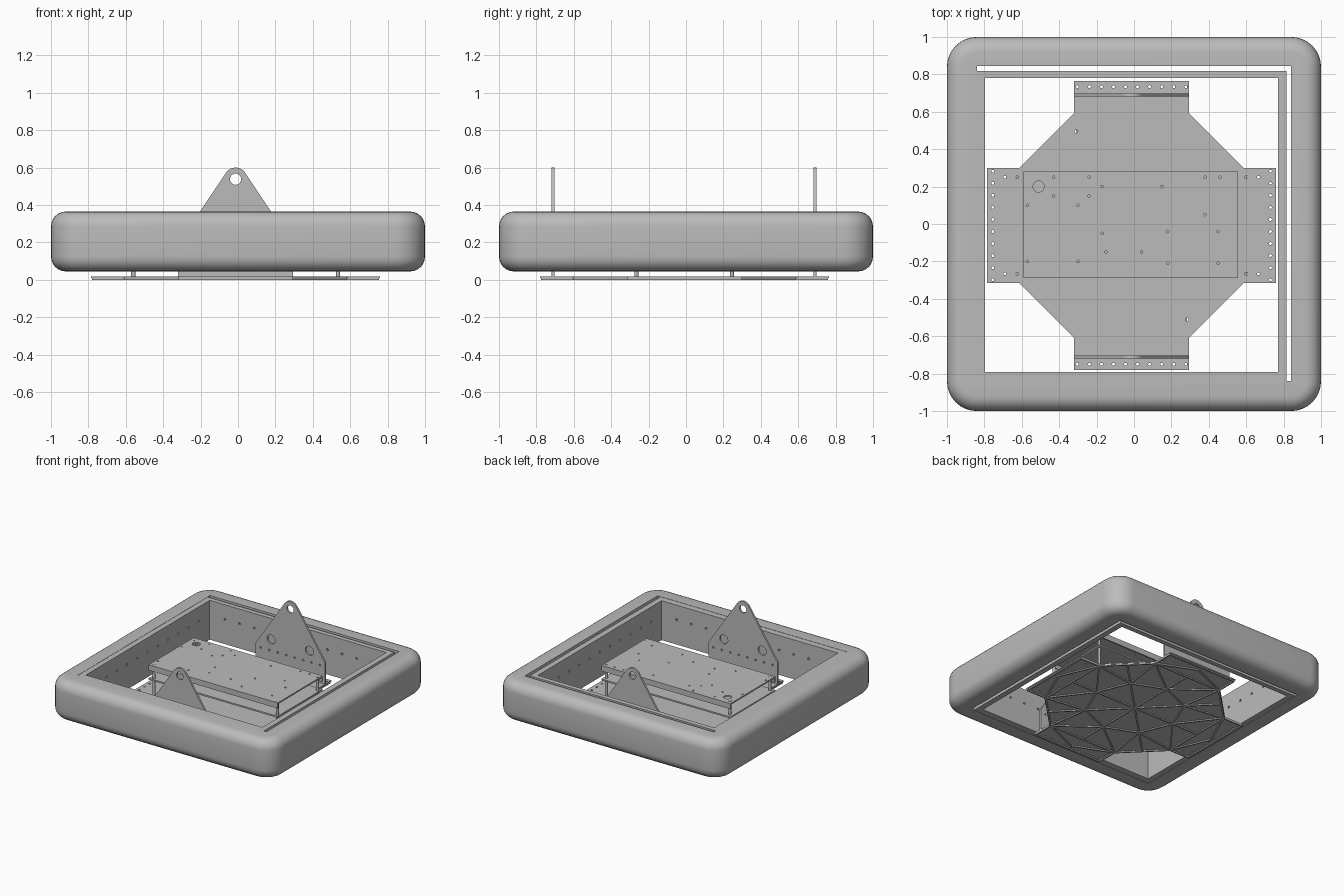
import bpy, bmesh, math
from mathutils import Vector, Matrix

if "Cube" in bpy.data.objects:
    bpy.data.objects.remove(bpy.data.objects["Cube"])

grey = bpy.data.materials.new("plain grey")
grey.use_nodes = True
COL = (0.5, 0.5, 0.5, 1)
grey.diffuse_color = COL
grey.node_tree.nodes["Principled BSDF"].inputs["Base Color"].default_value = COL

CX, CY = -0.013, -0.008   # centre of the inner assembly


def finish(name, bm):
    bmesh.ops.recalc_face_normals(bm, faces=bm.faces)
    me = bpy.data.meshes.new(name)
    bm.to_mesh(me)
    bm.free()
    me.materials.append(grey)
    ob = bpy.data.objects.new(name, me)
    bpy.context.scene.collection.objects.link(ob)
    return ob


def add_box(bm, x0, x1, y0, y1, z0, z1):
    m = Matrix.Translation(((x0 + x1) / 2, (y0 + y1) / 2, (z0 + z1) / 2))
    bmesh.ops.create_cube(bm, size=1, matrix=m @ Matrix.Diagonal((x1 - x0, y1 - y0, z1 - z0, 1)))


def add_cyl(bm, p, r, depth, axis="Z", seg=10):
    rot = {"X": Matrix.Rotation(math.pi / 2, 4, "Y"),
           "Y": Matrix.Rotation(math.pi / 2, 4, "X"), "Z": Matrix()}[axis]
    bmesh.ops.create_cone(bm, cap_ends=True, segments=seg, radius1=r, radius2=r,
                          depth=depth, matrix=Matrix.Translation(p) @ rot)


def add_prism(bm, pts, shift):
    face = bm.faces.new([bm.verts.new(p) for p in pts])
    ext = bmesh.ops.extrude_face_region(bm, geom=[face])["geom"]
    verts = [v for v in ext if isinstance(v, bmesh.types.BMVert)]
    bmesh.ops.translate(bm, verts=verts, vec=shift)


def cut(ob, bm_cutter):
    # Subtract the cutter and keep the plain resulting mesh
    cutter = finish("cutter", bm_cutter)
    cutter.hide_render = True
    mod = ob.modifiers.new("cut", "BOOLEAN")
    mod.operation, mod.solver, mod.object = "DIFFERENCE", "EXACT", cutter
    deps = bpy.context.evaluated_depsgraph_get()
    me = bpy.data.meshes.new_from_object(ob.evaluated_get(deps))
    ob.modifiers.clear()
    ob.data = me
    bpy.data.objects.remove(cutter)


# Rounded float ring with a square opening
bm = bmesh.new()
R, EDGE, Z0, Z1 = 0.16, 0.08, 0.045, 0.365
loops = []
steps = [(i * math.pi / 12) for i in range(7)]
profile = [(EDGE * (1 - math.sin(a)), Z0 + EDGE * (1 - math.cos(a))) for a in steps]
profile += [(d, Z0 + Z1 - z) for d, z in reversed(profile)]
for d, z in profile:
    loop = []
    for q in range(4):
        for k in range(9):
            a = (q + k / 8) * math.pi / 2
            sx, sy = (1, -1, -1, 1)[q], (1, 1, -1, -1)[q]
            loop.append(bm.verts.new((sx * (1 - R) + (R - d) * math.cos(a),
                                      sy * (1 - R) + (R - d) * math.sin(a), z)))
    loops.append(loop)
for lo, hi in zip(loops, loops[1:]):
    for i in range(len(lo)):
        j = (i + 1) % len(lo)
        bm.faces.new((lo[i], lo[j], hi[j], hi[i]))
bm.faces.new(loops[0][::-1])
bm.faces.new(loops[-1])
ring = finish("float_ring", bm)
c = bmesh.new()
add_box(c, -0.84, 0.84, -0.84, 0.845, -1, 1)
cut(ring, c)

# Inner liner, set off-centre so a thin slot stays on two sides
bm = bmesh.new()
add_box(bm, -0.84, 0.815, -0.84, 0.818, Z0 + 0.002, Z1 - 0.002)
liner = finish("inner_liner", bm)
c = bmesh.new()
add_box(c, -0.797, 0.77, -0.79, 0.78, -1, 1)
cut(liner, c)
c = bmesh.new()
for i in range(-5, 6):
    for side in (-0.797, 0.77):
        add_cyl(c, (side, CY + i * 0.13, 0.245), 0.009, 0.03, "X", 8)
    for side in (-0.79, 0.78):
        add_cyl(c, (CX + i * 0.13, side, 0.245), 0.009, 0.03, "Y", 8)
cut(liner, c)

# Cross-shaped base plate with bolt holes
ARM, HALF, NECK = 0.773, 0.307, 0.6
outline = []
for q in range(4):
    rot = Matrix.Rotation(q * math.pi / 2, 3, "Z")
    for x, y in ((NECK, -HALF), (ARM, -HALF), (ARM, HALF), (NECK, HALF)):
        outline.append(rot @ Vector((x, y, 0)) + Vector((CX, CY, 0)))
bm = bmesh.new()
add_prism(bm, [p + Vector((0, 0, 0.009)) for p in outline], (0, 0, 0.009))
base = finish("base_plate", bm)
c = bmesh.new()
for i in range(10):
    t = (i - 4.5) * 0.0645
    for s in (-1, 1):
        add_cyl(c, (CX + s * 0.742, CY + t, 0), 0.008, 0.2)
        add_cyl(c, (CX + t, CY + s * 0.742, 0), 0.008, 0.2)
for sx in (-1, 1):
    for sy in (-1, 1):
        for x in (0.613, 0.678):
            add_cyl(c, (CX + sx * x, CY + sy * 0.258, 0), 0.008, 0.2)
for s in (-1, 1):
    add_cyl(c, (CX - s * 0.297, CY + s * 0.503, 0), 0.009, 0.2)
cut(base, c)

# Triangulated stiffening ribs under the base
bm = bmesh.new()


def rib(p, q, w=0.012):
    d = q - p
    n = Vector((-d.y, d.x, 0)).normalized() * w / 2
    add_prism(bm, [p + n, q + n, q - n, p - n], (0, 0, 0.009))


hub = Vector((CX, CY, 0))
inner = [hub + Vector((math.cos(k * math.pi / 4), math.sin(k * math.pi / 4), 0)) * 0.36
         for k in range(8)]
rim = [hub + (p - hub) * 0.985 for p in outline]
for k in range(8):
    rib(hub, inner[k])
    rib(inner[k], inner[(k + 1) % 8])
for k in range(16):
    rib(rim[k], rim[(k + 1) % 16])
for q in range(4):
    a, b, e, f = rim[4 * q:4 * q + 4]
    side, diag, prev = inner[2 * q], inner[2 * q + 1], inner[2 * q - 1]
    mid = (a + f) / 2
    rib(a, f)
    rib(side, mid)
    for p in (a, f):
        rib(side, p)
    rib(diag, f)
    rib(prev, a)
    tip = (b + e) / 2 - (b + e - a - f) * 0.12
    rib(a, tip)
    rib(f, tip)
    rib(diag, (f + rim[(4 * q + 4) % 16]) / 2)
finish("base_ribs", bm)

# Lifting lugs front and back
for name, y in (("front_lug", -0.718), ("back_lug", 0.682)):
    bm = bmesh.new()
    shape = [(-HALF, 0.016), (HALF, 0.016), (HALF, 0.19)]
    for k in range(13):
        a = math.radians(33 + k * 9.5)
        shape.append((0.062 * math.cos(a), 0.538 + 0.062 * math.sin(a)))
    shape.append((-HALF, 0.19))
    add_prism(bm, [(CX + x, y, z) for x, z in shape], (0, 0.015, 0))
    lug = finish(name, bm)
    c = bmesh.new()
    add_cyl(c, (CX, y, 0.538), 0.03, 0.1, "Y", 24)
    for s in (-1, 1):
        add_cyl(c, (CX + s * 0.17, y, 0.25), 0.036, 0.1, "Y", 24)
    for k in range(8):
        add_cyl(c, (CX + (k - 3.5) * 0.075, y, 0.16), 0.008, 0.1, "Y", 8)
    cut(lug, c)

# Equipment deck with folded side lips
X0, X1, Y0, Y1 = -0.59, 0.555, -0.29, 0.28
bm = bmesh.new()
add_box(bm, X0, X1, Y0, Y1, 0.298, 0.31)
deck = finish("deck_top", bm)
c = bmesh.new()
add_cyl(c, (-0.51, 0.2, 0.3), 0.03, 0.1, "Z", 24)
for x, y in ((-.57, .1), (-.43, .25), (-.43, .15), (-.24, .25), (-.24, .15), (-.3, .1),
             (-.17, .2), (.15, .2), (.38, .25), (.46, .25), (.38, .05), (.45, -.04),
             (.18, -.04), (-.17, -.05), (-.15, -.15), (.04, -.15), (-.3, -.2),
             (-.57, -.2), (.18, -.21), (.45, -.21)):
    add_cyl(c, (x, y, 0.3), 0.007, 0.1, "Z", 8)
cut(deck, c)
bm = bmesh.new()
for y in (Y0, Y1 - 0.01):
    add_box(bm, X0, X1, y, y + 0.01, 0.265, 0.299)
finish("deck_lips", bm)

# Lower shelf beneath the deck
bm = bmesh.new()
add_box(bm, X0, X1, Y0, Y1, 0.19, 0.202)
finish("lower_shelf", bm)

# Corner posts
bm = bmesh.new()
for x in (-0.56, 0.535):
    for y in (-0.265, 0.245):
        add_cyl(bm, (x, y, 0.163), 0.011, 0.298, "Z", 12)
finish("corner_posts", bm)

# Smooth the ring, keep its opening sharp
bpy.ops.object.select_all(action="DESELECT")
ring.select_set(True)
bpy.context.view_layer.objects.active = ring
bpy.ops.object.shade_smooth_by_angle(angle=math.radians(35))
